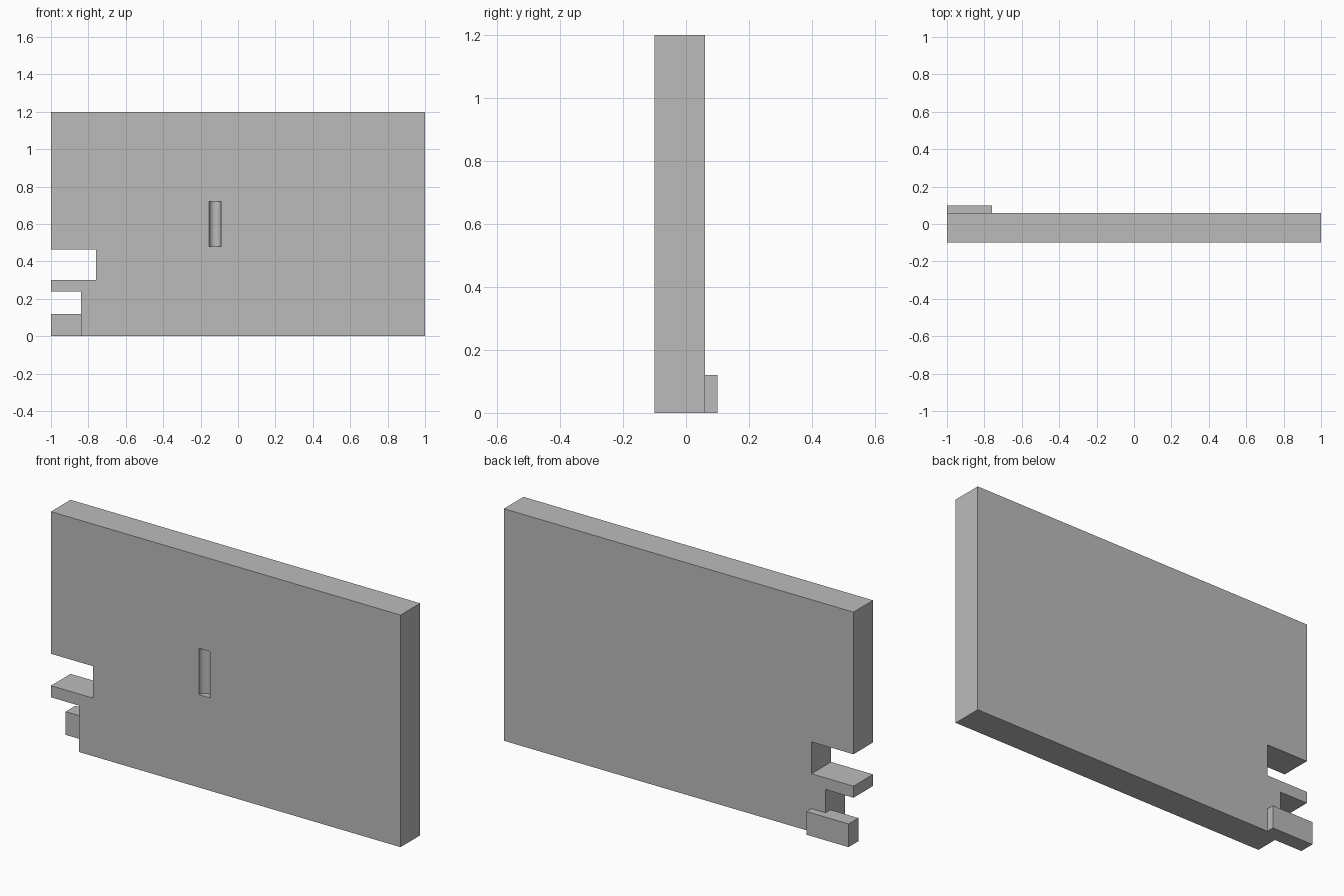
import bpy
import bmesh

if "Cube" in bpy.data.objects:
    bpy.data.objects.remove(bpy.data.objects["Cube"])

FRONT, BACK = -0.10, 0.06
GREY = (0.5, 0.5, 0.5, 1)

grey = bpy.data.materials.new("plain_grey")
grey.use_nodes = True
grey.diffuse_color = GREY
grey.node_tree.nodes["Principled BSDF"].inputs["Base Color"].default_value = GREY


def extruded(name, outline, y_front, y_back):
    """Extrude an x-z outline along y into a closed solid."""
    bm = bmesh.new()
    face = bm.faces.new([bm.verts.new((x, y_front, z)) for x, z in outline])
    side = bmesh.ops.extrude_face_region(bm, geom=[face])["geom"]
    moved = [v for v in side if isinstance(v, bmesh.types.BMVert)]
    bmesh.ops.translate(bm, verts=moved, vec=(0, y_back - y_front, 0))
    bmesh.ops.recalc_face_normals(bm, faces=bm.faces)
    mesh = bpy.data.meshes.new(name)
    bm.to_mesh(mesh)
    bm.free()
    mesh.materials.append(grey)
    obj = bpy.data.objects.new(name, mesh)
    bpy.context.collection.objects.link(obj)
    return obj


# Panel with two notches at the lower corner, leaving a thin arm between them
panel = extruded("panel", [
    (-0.84, 0), (1, 0), (1, 1.2), (-1, 1.2),
    (-1, 0.465), (-0.76, 0.465), (-0.76, 0.3),
    (-1, 0.3), (-1, 0.24), (-0.84, 0.24),
], FRONT, BACK)

# Offset tab at the bottom corner, standing proud of the back
tab = extruded("back_tab", [(-1, 0), (-0.76, 0), (-0.76, 0.12), (-1, 0.12)], 0.02, 0.10)

# Rounded finger groove in the front
bpy.ops.mesh.primitive_cylinder_add(vertices=48, radius=0.032, depth=0.24,
                                    location=(-0.122, FRONT, 0.6))
cutter = bpy.context.object
cutter.name = "groove_cutter"
cutter.data.materials.append(grey)
cutter.hide_render = True

cut = panel.modifiers.new("groove", "BOOLEAN")
cut.operation = "DIFFERENCE"
cut.solver = "EXACT"
cut.object = cutter

bpy.ops.object.select_all(action="DESELECT")
panel.select_set(True)
bpy.context.view_layer.objects.active = panel
bpy.ops.object.modifier_apply(modifier=cut.name)
bpy.data.objects.remove(cutter)
bpy.ops.object.shade_smooth_by_angle()
